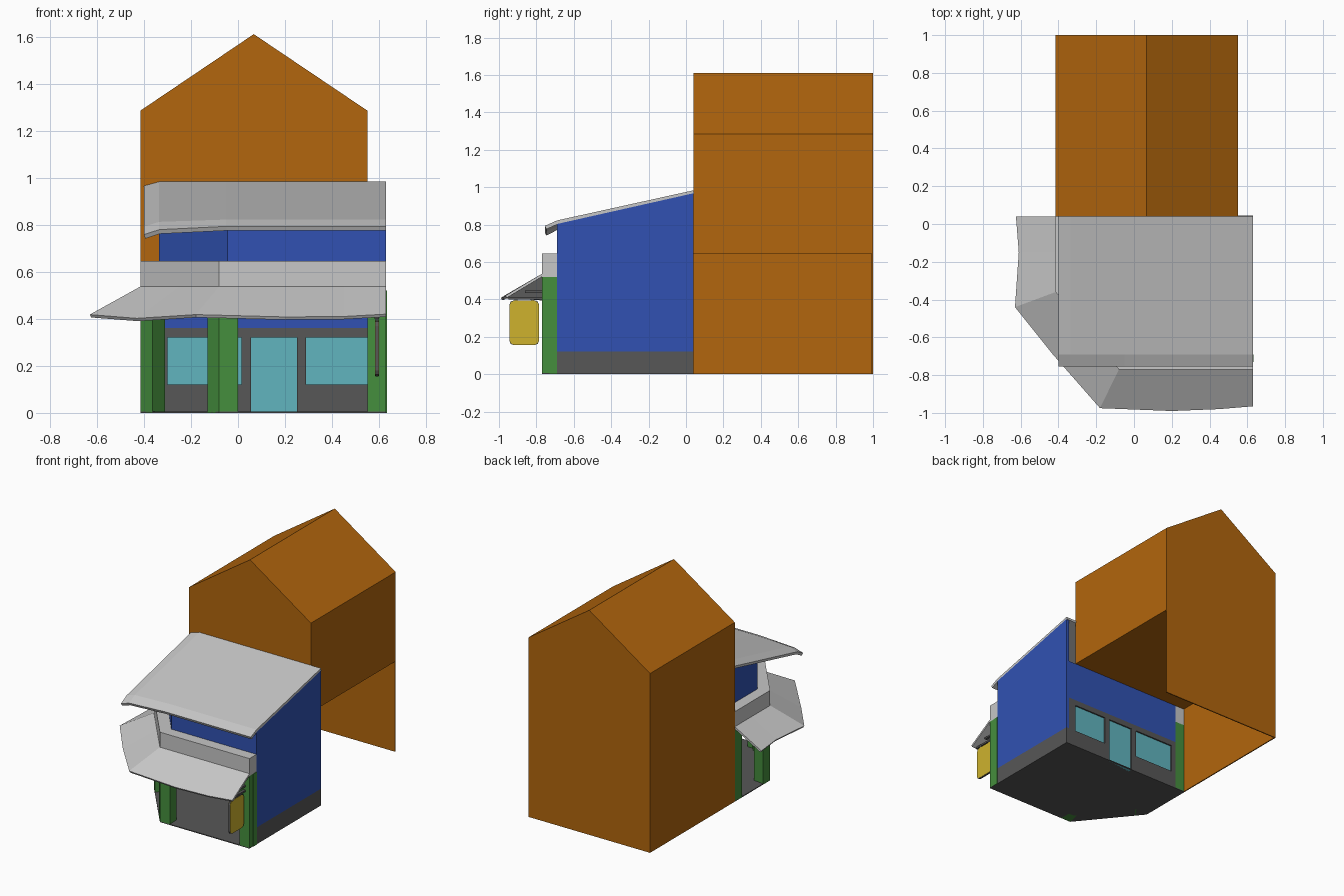
import bpy, bmesh
from mathutils import Vector

cube = bpy.data.objects.get("Cube")
if cube:
    bpy.data.objects.remove(cube, do_unlink=True)


def material(name, *srgb):
    lin = [((c + 0.055) / 1.055) ** 2.4 for c in srgb] + [1.0]
    m = bpy.data.materials.new(name)
    m.use_nodes = True
    m.diffuse_color = lin
    m.node_tree.nodes["Principled BSDF"].inputs["Base Color"].default_value = lin
    return m


ORANGE = material("orange", 0.70, 0.40, 0.05)
BLUE = material("blue", 0.19, 0.32, 0.70)
GREY = material("light grey", 0.78, 0.78, 0.78)
DARK = material("dark grey", 0.34, 0.34, 0.34)
GREEN = material("green", 0.27, 0.56, 0.24)
GLASS = material("pale teal", 0.38, 0.71, 0.75)
YELLOW = material("yellow", 0.81, 0.70, 0.18)


def finish(name, bm, *mats):
    me = bpy.data.meshes.new(name)
    bm.to_mesh(me)
    bm.free()
    for m in mats:
        me.materials.append(m)
    ob = bpy.data.objects.new(name, me)
    bpy.context.collection.objects.link(ob)
    return ob


def extrude(name, pts, vec, *mats):
    """Closed solid swept from a planar outline."""
    bm = bmesh.new()
    face = bm.faces.new([bm.verts.new(p) for p in pts])
    new = bmesh.ops.extrude_face_region(bm, geom=[face])["geom"]
    moved = [v for v in new if isinstance(v, bmesh.types.BMVert)]
    bmesh.ops.translate(bm, verts=moved, vec=vec)
    bmesh.ops.recalc_face_normals(bm, faces=bm.faces)
    return finish(name, bm, *mats)


def prism(name, outline, z0, z1, mat):
    return extrude(name, [(x, y, z0) for x, y in outline], (0, 0, z1 - z0), mat)


def box(name, x0, x1, y0, y1, z0, z1, mat):
    return prism(name, [(x0, y0), (x1, y0), (x1, y1), (x0, y1)], z0, z1, mat)


def sheet(name, rows, thickness, mat):
    """Thin slab through rows of points, rows running from high to low."""
    bm = bmesh.new()
    grid = [[bm.verts.new(p) for p in row] for row in rows]
    for a, b in zip(grid, grid[1:]):
        for i in range(len(a) - 1):
            bm.faces.new((a[i], b[i], b[i + 1], a[i + 1]))
    ob = finish(name, bm, mat)
    mod = ob.modifiers.new("thickness", "SOLIDIFY")
    mod.thickness, mod.offset = thickness, -1
    return ob


# House: closed gabled upper storey, with back and left walls below it
L, R, F, B, MID = -0.415, 0.55, 0.04, 1.0, 0.645
gable = [(L, MID), (R, MID), (R, 1.285), (0.067, 1.61), (L, 1.285)]
extrude("house_upper", [(x, F, z) for x, z in gable], (0, B - F, 0), ORANGE)
box("house_back_wall", L, R, B - 0.008, B, 0, MID, ORANGE)
box("house_left_wall", L, L + 0.008, F, B - 0.008, 0, MID, ORANGE)

# Shop footprint path, its inset copies, and the floor
RX = 0.63
outer = [(L, F), (L, -0.36), (-0.08, -0.77), (RX, -0.77)]
inner = [(-0.335, F), (-0.335, -0.33), (-0.045, -0.69), (RX, -0.69)]
core = [(-0.315, F), (-0.315, -0.32), (-0.035, -0.67), (RX, -0.67)]
prism("shop_floor", outer + [(RX, F)], 0, 0.006, DARK)
prism("parapet", outer + inner[::-1], 0.52, MID, GREY)


# Upper front wall, its top following the roof slope
def roof_z(y):
    return 0.803 + (y + 0.69) * 0.225


wall = prism("upper_wall", inner + core[::-1], 0.52, 0.8, BLUE)
for v in wall.data.vertices:
    if v.co.z > 0.7:
        v.co.z = roof_z(v.co.y) - (0.012 if v.co.x < -0.3 else 0)

# Right wall with a dark plinth
side = [(-0.69, 0.12), (F, 0.12), (F, roof_z(F)), (-0.69, roof_z(-0.69))]
extrude("right_wall", [(RX - 0.02, y, z) for y, z in side], (0.02, 0, 0), BLUE)
box("right_plinth", RX - 0.02, RX, -0.69, F, 0, 0.12, DARK)

# Back wall of the shop, built round the openings
y0, y1 = 0.0, F
openings = [("left_window", -0.30, 0.015, 0.12), ("door", 0.055, 0.25, 0.0),
            ("right_window", 0.29, 0.55, 0.12)]
box("shop_wall_band", -0.335, RX - 0.02, y0, y1, 0.36, MID, BLUE)
box("shop_wall_lintel", -0.335, RX - 0.02, y0, y1, 0.32, 0.36, DARK)
edge = -0.335
for name, a, b, sill in openings:
    box(name + "_pier", edge, a, y0, y1, 0, 0.32, DARK)
    if sill:
        box(name + "_sill_wall", a, b, y0, y1, 0, sill, DARK)
    box(name + "_pane", a, b, y0 + 0.01, y1 - 0.01, sill, 0.32, GLASS)
    edge = b
box("end_pier", edge, RX - 0.02, y0, y1, 0, 0.32, DARK)


# Green posts, bent round each corner of the footprint
def along(a, b, d=0.08):
    a, b = Vector(a), Vector(b)
    return tuple(a + (b - a).normalized() * d)


for name, i in (("left_post", 1), ("front_post", 2)):
    prism(name, [along(outer[i], outer[i - 1]), outer[i], along(outer[i], outer[i + 1]),
                 along(inner[i], inner[i + 1], 0.04), inner[i],
                 along(inner[i], inner[i - 1], 0.04)], 0, 0.52, GREEN)
box("back_post", L, -0.335, F - 0.08, F, 0, 0.52, GREEN)
box("right_post", RX - 0.08, RX, -0.77, -0.69, 0, 0.52, GREEN)
box("right_post_trim", RX - 0.05, RX + 0.003, -0.73, -0.69, 0, 0.52, GREEN)

# Upper roof, drooping at its left end and front lip
columns = [(-0.40, 0.018, 0.035), (-0.335, 0.0, 0.014), (-0.05, 0, 0), (RX, 0, 0)]
profile = [(F, 0.983, 0), (-0.69, 0.822, 0.7), (-0.755, 0.793, 1)]
sheet("upper_roof", [[(x, y, z - back * (1 - t) - front * t) for x, back, front in columns]
                     for y, z, t in profile], 0.02, GREY)

# Wavy awning round the parapet
top = [(L, F), (L, -0.15), (L, -0.36), (-0.25, -0.56), (-0.08, -0.77), (0.2, -0.77),
       (0.45, -0.77), (RX, -0.77)]
rim = [(-0.625, F, 0.42), (-0.61, -0.15, 0.425), (-0.63, -0.44, 0.418),
       (-0.43, -0.69, 0.402), (-0.18, -0.975, 0.418), (0.2, -0.99, 0.408),
       (0.45, -0.98, 0.41), (RX, -0.965, 0.42)]
sheet("awning", [[(x, y, 0.537) for x, y in top], rim], 0.014, GREY)

# Hanging sign: rounded dark board with yellow plates, on two hangers
def rounded(x, inset):
    pts = []
    for sy, sz in ((-1, -1), (1, -1), (1, 1), (-1, 1)):
        hy, hz, r = 0.08 - inset, 0.12 - inset, 0.025
        arc = [(0, r), (0.3 * r, 0.3 * r), (r, 0)]
        for dy, dz in (arc if sy * sz > 0 else arc[::-1]):
            pts.append((x, -0.865 + sy * (hy - dy), 0.275 + sz * (hz - dz)))
    return pts


extrude("sign_board", rounded(0.585, 0), (0.012, 0, 0), DARK)
for name, x in (("sign_plate_left", 0.597), ("sign_plate_right", 0.583)):
    extrude(name, rounded(x, 0.002), (0.002, 0, 0), YELLOW)
box("sign_arm", 0.58, 0.60, -0.95, -0.77, 0.40, 0.412, DARK)
for name, y in (("front_hanger", -0.91), ("back_hanger", -0.82)):
    box(name, 0.584, 0.598, y - 0.008, y + 0.008, 0.39, 0.405, DARK)
box("sign_bracket", 0.58, 0.60, -0.86, -0.77, 0.435, 0.447, DARK)
